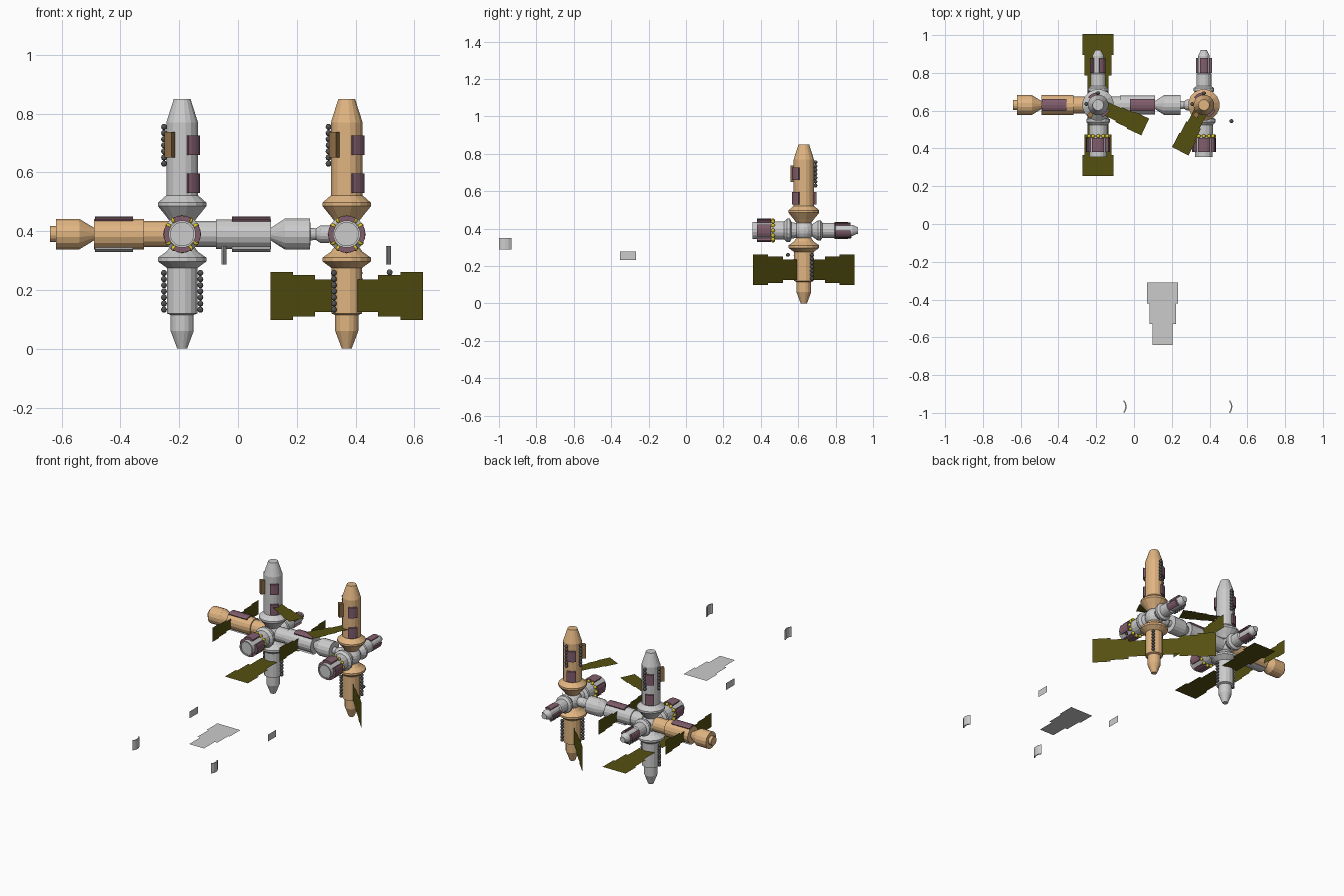
import bpy, bmesh, math
from math import cos, sin, pi, radians
from mathutils import Vector, Matrix

if "Cube" in bpy.data.objects:
    bpy.data.objects.remove(bpy.data.objects["Cube"])


def mat(name, c):
    m = bpy.data.materials.new(name)
    m.diffuse_color = (*c, 1)
    m.use_nodes = True
    m.node_tree.nodes["Principled BSDF"].inputs["Base Color"].default_value = m.diffuse_color
    return m


ORANGE = mat("orange", (0.75, 0.46, 0.22))
OLIVE = mat("olive", (0.09, 0.08, 0.005))
PURPLE = mat("purple", (0.22, 0.11, 0.15))
BROWN = mat("brown", (0.3, 0.17, 0.07))
YELLOW = mat("yellow", (0.75, 0.6, 0.03))
DARK = mat("dark", (0.09, 0.09, 0.09))
Y0, ZN = 0.63, 0.39          # station axis and node height


def finish(name, bm, m=None, normals=True):
    if normals:
        bmesh.ops.recalc_face_normals(bm, faces=bm.faces)
    me = bpy.data.meshes.new(name)
    bm.to_mesh(me)
    bm.free()
    ob = bpy.data.objects.new(name, me)
    bpy.context.collection.objects.link(ob)
    if m:
        me.materials.append(m)
    return ob


def frame(origin, axis):
    """Matrix whose local z runs along axis."""
    return Matrix.Translation(origin) @ Vector(axis).to_track_quat('Z', 'Y').to_matrix().to_4x4()


def lathe(name, prof, origin, axis, m=None, n=16):
    M, bm = frame(origin, axis), bmesh.new()
    rings = [[bm.verts.new(M @ Vector((r * cos(2 * pi * (i + .5) / n), r * sin(2 * pi * (i + .5) / n), t)))
              for i in range(n)] for t, r in prof]
    for a, b in zip(rings, rings[1:]):
        for i in range(n):
            bm.faces.new((a[i], a[(i + 1) % n], b[(i + 1) % n], b[i]))
    bm.faces.new(rings[0])
    bm.faces.new(rings[-1])
    return finish(name, bm, m)


def arc_panel(name, origin, axis, mid, span, r0, r1, t0, t1, m=None, n=4):
    """Curved plate; mid is the world direction it faces."""
    ax, u = Vector(axis).normalized(), Vector(mid).normalized()
    v, bm = ax.cross(u), bmesh.new()
    rows = []
    for i in range(n + 1):
        a = radians(span) * (i / n - .5)
        d = u * cos(a) + v * sin(a)
        rows.append([bm.verts.new(Vector(origin) + d * r + ax * t)
                     for r, t in ((r0, t0), (r1, t0), (r1, t1), (r0, t1))])
    for a, b in zip(rows, rows[1:]):
        for k in range(4):
            bm.faces.new((a[k], a[(k + 1) % 4], b[(k + 1) % 4], b[k]))
    bm.faces.new(rows[0])
    bm.faces.new(rows[-1])
    return finish(name, bm, m)


def balls(name, points, r, m):
    bm = bmesh.new()
    for p in points:
        bmesh.ops.create_uvsphere(bm, u_segments=10, v_segments=6, radius=r, matrix=Matrix.Translation(p))
    return finish(name, bm, m)


def wing(name, root, along, across, steps, m=None, both=False):
    """Thin stepped sheet: steps are (start, end, half width)."""
    o, u, v, bm = Vector(root), Vector(along).normalized(), Vector(across), bmesh.new()
    for s in ((1, -1) if both else (1,)):
        for a, b, h in steps:
            bm.faces.new([bm.verts.new(o + u * s * p + v * q) for p, q in ((a, -h), (b, -h), (b, h), (a, h))])
    return finish(name, bm, m, False)


def ring_dir(deg):
    return Vector((cos(radians(deg)), sin(radians(deg)), 0))


FULL = ((0.04, .155, .055), (.155, .265, .071), (.265, .375, .082))
Z, X, FRONT, BACK = (0, 0, 1), (1, 0, 0), (0, -1, 0), (0, 1, 0)

# the two towers with their front and rear modules
for tag, x, m in (("left", -0.19, None), ("right", 0.37, ORANGE)):
    base, node = Vector((x, Y0, 0)), Vector((x, Y0, ZN))
    lathe(tag + "_upper_module", ((.43, .04), (.45, .055), (.485, .084), (.497, .084), (.522, .055),
                                  (.77, .055), (.85, .029)), base, Z, m)
    lathe(tag + "_lower_module", ((0, .017), (.06, .04), (.115, .04), (.12, .053), (.275, .053), (.297, .084),
                                  (.31, .084), (.33, .055), (.35, .04)), base, Z, m)
    bm = bmesh.new()
    bmesh.ops.create_uvsphere(bm, u_segments=16, v_segments=10, radius=.056, matrix=Matrix.Translation(node))
    finish(tag + "_node", bm)
    lathe(tag + "_front_module", ((.04, .04), (.065, .045), (.075, .064), (.09, .064), (.105, .05), (.16, .05),
                                  (.165, .047), (.275, .047), (.275, .04), (.268, .04)), node, FRONT)
    lathe(tag + "_rear_module", ((.04, .03), (.075, .055), (.09, .055), (.1, .04), (.165, .04), (.17, .031),
                                 (.26, .031), (.285, .018), (.29, .018)), node, BACK)
    # purple blankets round the front module and a ring of yellow tanks
    for k in range(4):
        d = (cos(k * pi / 2), 0, sin(k * pi / 2))
        arc_panel(f"{tag}_front_blanket_{k}", node, FRONT, d, 60, .045, .063, .175, .25, PURPLE)
    balls(tag + "_yellow_tanks", [node + Vector((.055 * cos(k * pi / 6), -.165, .055 * sin(k * pi / 6)))
                                  for k in range(12)], .0105, YELLOW)
    # rear module blankets and tank string
    tilt = -40 if tag == "left" else 0
    for k in (0, 120, 240):
        a = radians(k + tilt + 90)
        arc_panel(f"{tag}_rear_blanket_{k}", node, BACK, (cos(a), 0, sin(a)), 62, .028, .042, .17, .25, PURPLE)
    balls(tag + "_rear_tanks", [node + Vector((-.02, .17 + .019 * k, -.034)) for k in range(5)], .01, DARK)
    # upper blankets, hatch plate and tank strings
    for deg in (-48, 118):
        for z0 in (.53, .66):
            arc_panel(f"{tag}_upper_blanket_{deg}_{z0}", base, Z, ring_dir(deg), 48, .05, .067, z0, z0 + .066, PURPLE)
    arc_panel(tag + "_upper_plate", base, Z, ring_dir(232), 22, .05, .08, .65, .738, BROWN, 2)
    balls(tag + "_upper_tanks", [base + .062 * ring_dir(d) + Vector((0, 0, .63 + .0208 * k))
                                 for d in (175, 90) for k in range(7)], .0105, DARK)
    turn = 0 if tag == "left" else 45
    balls(tag + "_lower_tanks", [base + .062 * ring_dir(d + turn) + Vector((0, 0, .133 + .0208 * k))
                                 for d in (0, 180) for k in range(7)], .0105, DARK)

# horizontal arms either side of the left node
hub = Vector((-0.19, Y0, ZN))
lathe("left_arm", ((.04, .045), (.13, .045), (.13, .053), (.3, .053), (.3, .022), (.35, .053),
                   (.43, .053), (.43, .028), (.45, .028)), hub, (-1, 0, 0), ORANGE)
lathe("right_arm", ((.04, .045), (.115, .045), (.115, .051), (.302, .051), (.302, .022), (.35, .054),
                    (.435, .054), (.437, .022), (.455, .02), (.47, .03), (.5, .03), (.53, .02)), hub, X)
for tag, x0 in (("left", -0.487), ("right", -0.02)):
    o = (0, Y0, ZN)
    arc_panel(tag + "_arm_blanket", o, X, (0, 0, 1), 64, .045, .06, x0, x0 + .13, PURPLE)
    arc_panel(tag + "_arm_underplate", o, X, (0, 0, -1), 64, .045, .06, x0, x0 + .13)

# solar wings
wing("left_tower_wing", (-0.19, Y0, .225), BACK, X, FULL, OLIVE, True)
wing("right_tower_wing", (.37, Y0, .18), (-.69, .72, 0), Z, FULL, OLIVE, True)
SMALL = ((.02, .09, .032), (.09, .165, .04), (.165, .235, .046))
for tag, x in (("left", -.46), ("right", .02)):
    wing(tag + "_arm_wing", (x, Y0, .39), BACK, Z, SMALL, OLIVE, True)
SINGLE = ((.03, .12, .036), (.12, .19, .043), (.19, .275, .049))
for tag, x, deg in (("left", -.19, -25), ("right", .37, -117)):
    wing(tag + "_upper_wing", (x, Y0, .58), ring_dir(deg), ring_dir(deg + 90), SINGLE, OLIVE)

# loose spare parts in front of the station
wing("spare_wing", (.152, -.64, .23), BACK, X, ((0, .11, .053), (.11, .22, .071), (.22, .33, .082)))
for tag, x in (("left", -.1), ("right", .46)):
    wing(tag + "_spare_plate", (x, -.31, .255), BACK, Z, ((-.042, .042, .022),))
    arc_panel(tag + "_spare_curved_plate", (x + .008, -.967, 0), Z, X, 80, .046, .053, .287, .35)
balls("spare_tank", [Vector((.516, .545, .26))], .0105, DARK)
